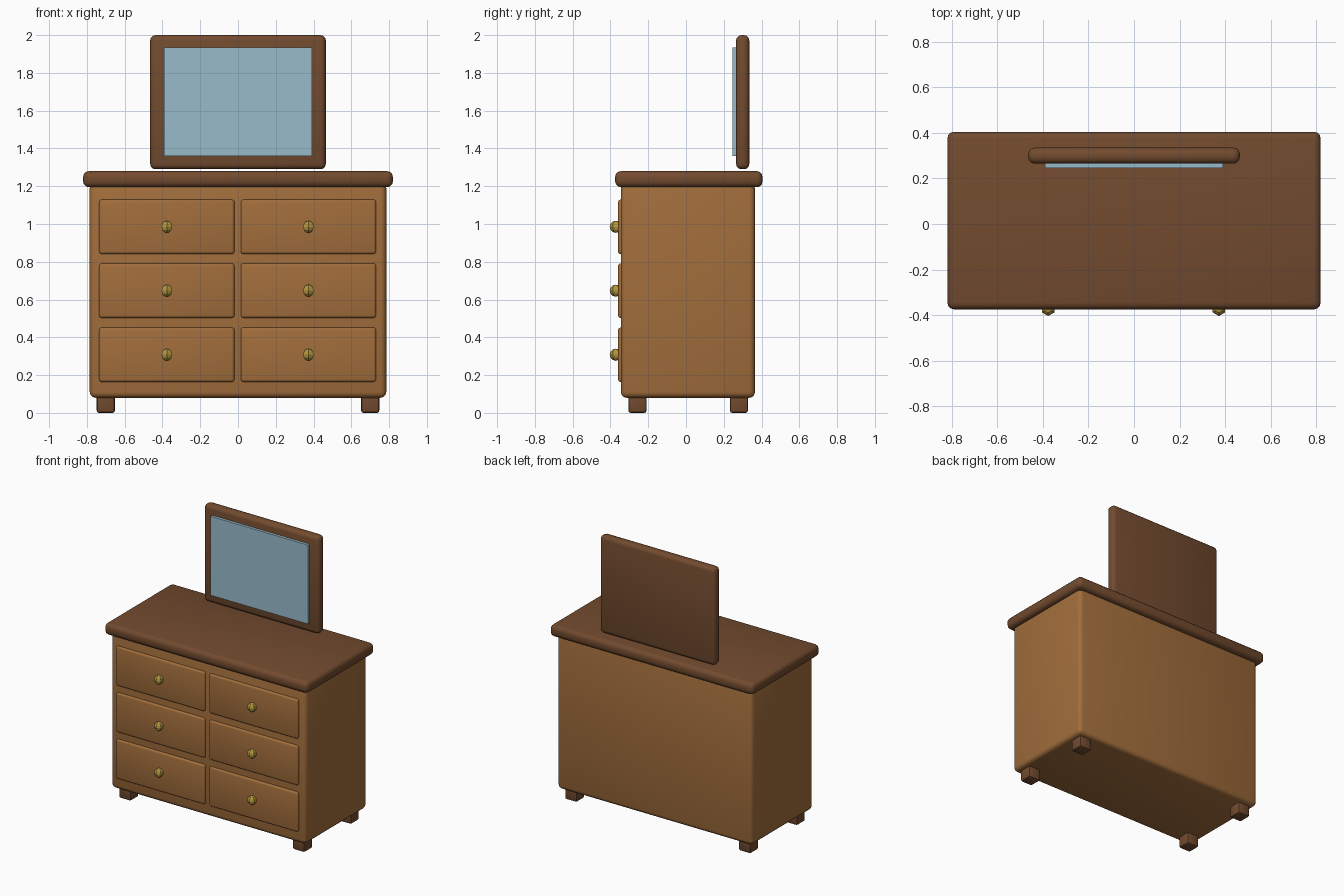
import bpy, bmesh, math
from mathutils import Matrix, Vector

if "Cube" in bpy.data.objects:
    bpy.data.objects.remove(bpy.data.objects["Cube"], do_unlink=True)


def material(name, rgb):
    m = bpy.data.materials.new(name)
    m.use_nodes = True
    m.diffuse_color = (*rgb, 1)
    m.node_tree.nodes["Principled BSDF"].inputs["Base Color"].default_value = (*rgb, 1)
    return m


oak = material("oak wood", (0.36, 0.155, 0.045))
walnut = material("walnut wood", (0.17, 0.07, 0.028))
glass = material("pale blue glass", (0.32, 0.50, 0.60))
brass = material("brass", (0.46, 0.31, 0.05))


def add_object(name, bm, mat):
    me = bpy.data.meshes.new(name)
    bm.to_mesh(me)
    bm.free()
    me.materials.append(mat)
    ob = bpy.data.objects.new(name, me)
    bpy.context.collection.objects.link(ob)
    return ob


def box(name, low, high, mat, bevel=0, segments=3):
    """Box between two corners, with optional rounded edges."""
    low, high = Vector(low), Vector(high)
    bm = bmesh.new()
    bmesh.ops.create_cube(bm, size=1, matrix=Matrix.Translation((low + high) / 2)
                          @ Matrix.Diagonal((*(high - low), 1)))
    ob = add_object(name, bm, mat)
    if bevel:
        mod = ob.modifiers.new("rounded edges", "BEVEL")
        mod.width, mod.segments = bevel, segments
        mod.limit_method = "NONE"
        bpy.ops.object.select_all(action="DESELECT")
        ob.select_set(True)
        bpy.context.view_layer.objects.active = ob
        bpy.ops.object.modifier_apply(modifier=mod.name)
        bpy.ops.object.shade_smooth_by_angle(angle=math.radians(40))
    return ob


# Cabinet and overhanging top
box("cabinet_body", (-0.785, -0.345, 0.08), (0.785, 0.365, 1.22), oak, 0.03)
box("cabinet_top", (-0.82, -0.375, 1.195), (0.82, 0.405, 1.28), walnut, 0.03)

# Short feet
for side, x in (("right", -0.7), ("left", 0.7)):
    for end, y in (("front", -0.257), ("back", 0.28)):
        box(f"{end}_{side}_foot", (x - 0.048, y - 0.048, 0),
            (x + 0.048, y + 0.048, 0.12), walnut, 0.012, 2)

# Drawers in two columns and three rows, each with a faceted knob
for side, x in (("right", -0.377), ("left", 0.373)):
    for row, z in (("bottom", 0.308), ("middle", 0.647), ("top", 0.985)):
        box(f"{row}_{side}_drawer", (x - 0.358, -0.36, z - 0.144),
            (x + 0.358, -0.32, z + 0.144), oak, 0.014)
        bm = bmesh.new()
        bmesh.ops.create_uvsphere(bm, u_segments=6, v_segments=6, radius=0.032,
                                  matrix=Matrix.Translation((x, -0.372, z)))
        add_object(f"{row}_{side}_knob", bm, brass)

# Mirror standing behind the top
box("mirror_frame", (-0.465, 0.265, 1.29), (0.465, 0.335, 2.0), walnut, 0.028)
box("mirror_glass", (-0.392, 0.245, 1.36), (0.392, 0.285, 1.935), glass)
